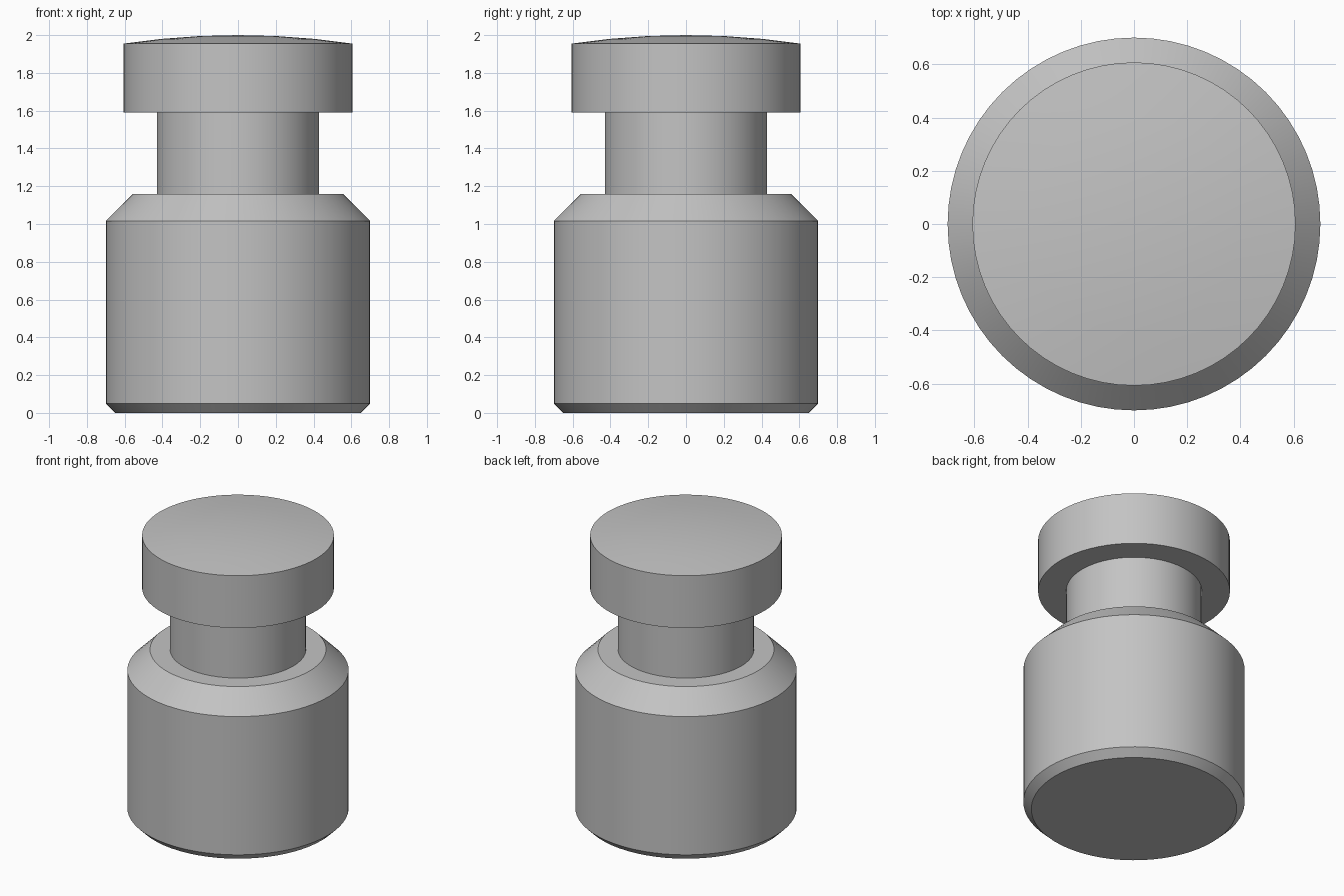
import bpy
import bmesh
from math import radians, sqrt, tau
from mathutils import Matrix, Vector

cube = bpy.data.objects.get("Cube")
if cube:
    bpy.data.objects.remove(cube, do_unlink=True)

SEGMENTS = 64

# Single plain metal colour
metal = bpy.data.materials.new("grey_metal")
metal.use_nodes = True
grey = (0.55, 0.55, 0.55, 1)
metal.diffuse_color = grey
metal.node_tree.nodes["Principled BSDF"].inputs["Base Color"].default_value = grey


def lathe(name, profile):
    """Spin a (radius, height) profile, listed bottom to top, around z."""
    bm = bmesh.new()
    verts = [bm.verts.new((r, 0, z)) for r, z in profile]
    edges = [bm.edges.new(pair) for pair in zip(verts, verts[1:])]
    bmesh.ops.spin(bm, geom=verts + edges, cent=(0, 0, 0), axis=(0, 0, 1),
                   angle=tau, steps=SEGMENTS, use_duplicate=False)
    bmesh.ops.remove_doubles(bm, verts=bm.verts, dist=1e-4)
    # Face every normal away from the profile's inside
    bmesh.ops.recalc_face_normals(bm, faces=bm.faces)
    side = max(bm.faces, key=lambda f: f.calc_center_median().xy.length)
    if side.normal.dot(side.calc_center_median() * Vector((1, 1, 0))) < 0:
        bmesh.ops.reverse_faces(bm, faces=bm.faces)
    mesh = bpy.data.meshes.new(name)
    bm.to_mesh(mesh)
    bm.free()
    mesh.materials.append(metal)
    obj = bpy.data.objects.new(name, mesh)
    bpy.context.collection.objects.link(obj)
    bpy.ops.object.select_all(action="DESELECT")
    obj.select_set(True)
    bpy.context.view_layer.objects.active = obj
    bpy.ops.object.shade_smooth_by_angle(angle=radians(30))
    return obj


body_r, neck_r, head_r = 0.70, 0.43, 0.607
shoulder_z, head_z, rim_z, top_z = 1.158, 1.59, 1.955, 2.0

# Body: chamfered foot, straight wall, sloped shoulder and flat ledge
lathe("body", [(0, 0), (body_r - 0.05, 0), (body_r, 0.05), (body_r, 1.015),
               (body_r - 0.143, shoulder_z), (neck_r, shoulder_z)])

# Neck: open tube between body and head
lathe("neck", [(neck_r, shoulder_z), (neck_r, head_z)])

# Head: thick disc with a shallow spherical crown
rise = top_z - rim_z
ball_r = (head_r ** 2 + rise ** 2) / (2 * rise)
crown = []
for i in range(3, -1, -1):
    r = head_r * i / 3
    crown.append((r, top_z - ball_r + sqrt(ball_r ** 2 - r ** 2)))
lathe("head", [(neck_r, head_z), (head_r, head_z)] + crown)
